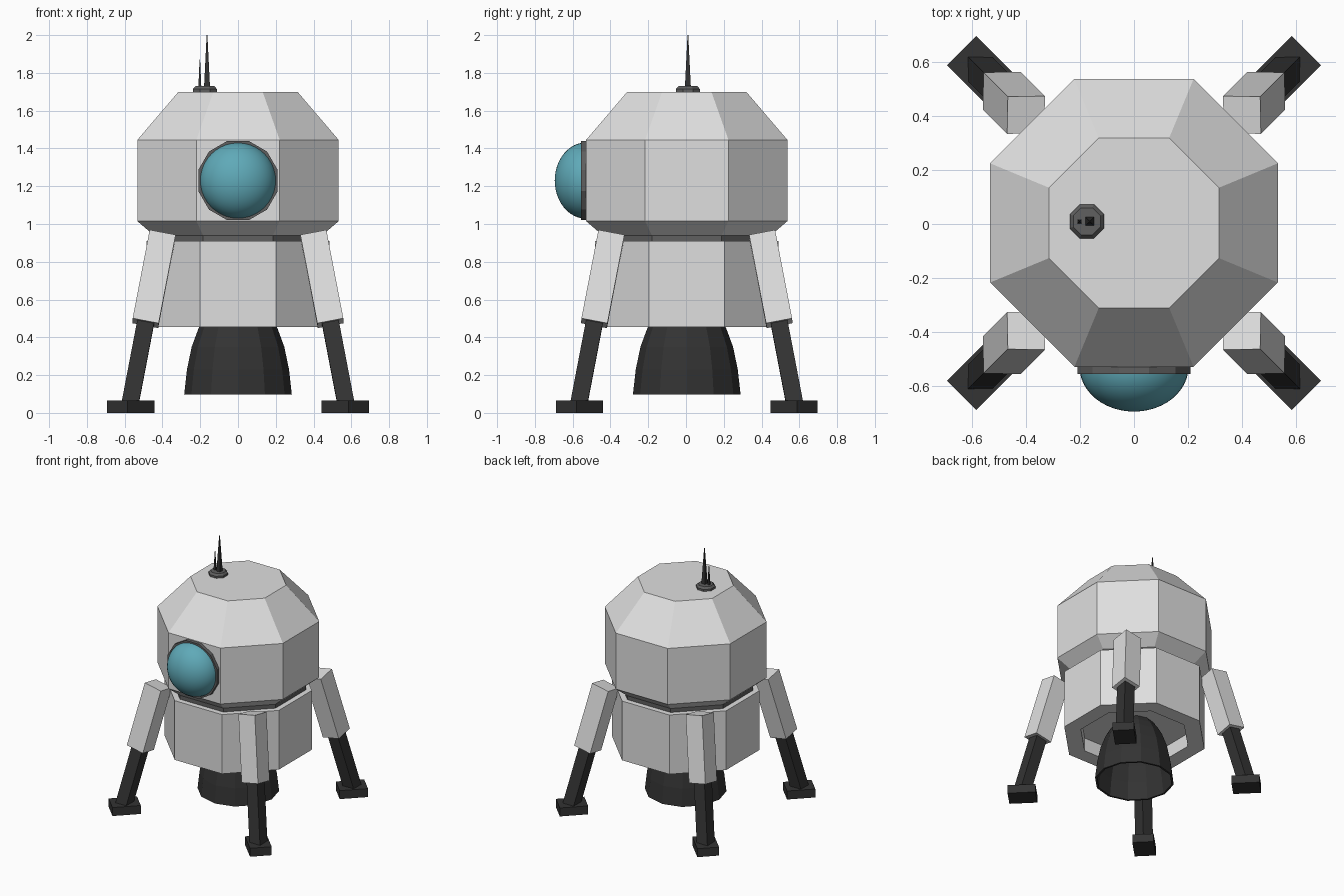
import bpy, bmesh, math
from mathutils import Vector, Matrix

if "Cube" in bpy.data.objects:
    bpy.data.objects.remove(bpy.data.objects["Cube"])

Y0 = 0.004  # body centre in y


def material(name, rgb):
    m = bpy.data.materials.new(name)
    m.diffuse_color = (*rgb, 1)
    m.use_nodes = True
    m.node_tree.nodes["Principled BSDF"].inputs["Base Color"].default_value = m.diffuse_color
    return m


WHITE = material("white_hull", (0.74, 0.74, 0.74))
GREY = material("dark_grey_trim", (0.115, 0.115, 0.115))
BLACK = material("black_metal", (0.033, 0.033, 0.033))
TEAL = material("teal_glass", (0.115, 0.40, 0.48))


def finish(name, bm, mat):
    bmesh.ops.recalc_face_normals(bm, faces=bm.faces)
    me = bpy.data.meshes.new(name)
    bm.to_mesh(me)
    bm.free()
    me.materials.append(mat)
    ob = bpy.data.objects.new(name, me)
    bpy.context.collection.objects.link(ob)
    return ob


def lathe(name, profile, sides, mat, flat=True, matrix=Matrix()):
    """Revolve (radius, height) points; flat=True treats radius as the distance to a side."""
    bm = bmesh.new()
    phase = math.pi / sides if flat else 0
    k = 1 / math.cos(math.pi / sides) if flat else 1
    rings = []
    for r, z in profile:
        if r == 0:
            rings.append([bm.verts.new((0, 0, z))] * sides)
            continue
        rings.append([bm.verts.new((r * k * math.cos(phase + math.tau * i / sides),
                                    r * k * math.sin(phase + math.tau * i / sides), z))
                      for i in range(sides)])
    for a, b in zip(rings, rings[1:]):
        for i in range(sides):
            j = (i + 1) % sides
            bm.faces.new(list(dict.fromkeys((a[i], a[j], b[j], b[i]))))
    for ring, (r, _) in ((rings[0], profile[0]), (rings[-1], profile[-1])):
        if r:
            bm.faces.new(ring)
    bm.transform(matrix)
    return finish(name, bm, mat)


def box(name, size, mat, matrix):
    bm = bmesh.new()
    bmesh.ops.create_cube(bm, size=1)
    bm.transform(matrix @ Matrix.Diagonal((*size, 1)))
    return finish(name, bm, mat)


def strut(name, a, b, width, mat):
    """Square beam from a down to b, tilted from upright without twisting."""
    d = a - b
    rot = Vector((0, 0, 1)).rotation_difference(d).to_matrix().to_4x4()
    return box(name, (width, width, d.length), mat, Matrix.Translation((a + b) / 2) @ rot)


centre = Matrix.Translation((0, Y0, 0))

# Octagonal hull
lathe("cabin", [(0.445, 0.94), (0.533, 1.015), (0.533, 1.445), (0.315, 1.70)], 8, WHITE, matrix=centre)
lathe("neck", [(0.445, 0.90), (0.445, 0.942)], 8, GREY, matrix=centre)
lathe("descent_stage", [(0.485, 0.91), (0.485, 0.455), (0.37, 0.455), (0.37, 0.56)], 8, WHITE, matrix=centre)

# Hollow engine bell
lathe("engine_bell", [(0.13, 0.57), (0.175, 0.51), (0.208, 0.45), (0.245, 0.35), (0.27, 0.23), (0.285, 0.097),
                      (0.27, 0.097), (0.255, 0.23), (0.23, 0.35), (0.19, 0.45), (0.11, 0.53)],
      12, BLACK, flat=False, matrix=centre)

# Round window: local z points to the front
front = Matrix.Translation((0, Y0 - 0.533, 1.23)) @ Matrix.Rotation(math.pi / 2, 4, 'X')
lathe("window_frame", [(0.21, -0.01), (0.21, 0.026)], 12, GREY, matrix=front)
dome = [(0.202 * math.cos(i * math.pi / 24), 0.166 * math.sin(i * math.pi / 24)) for i in range(12)]
glass = lathe("window_dome", dome + [(0, 0.166)], 40, TEAL, flat=False, matrix=front)
bpy.context.view_layer.objects.active = glass
glass.select_set(True)
bpy.ops.object.shade_smooth_by_angle(angle=math.radians(40))

# Antenna
lathe("antenna_base", [(0.063, 1.69), (0.063, 1.715), (0.05, 1.73)], 8, GREY,
      matrix=Matrix.Translation((-0.175, Y0 + 0.006, 0)))
lathe("tall_spike", [(0.016, 1.72), (0.002, 2.0)], 4, BLACK, matrix=Matrix.Translation((-0.164, Y0 + 0.006, 0)))
lathe("short_spike", [(0.008, 1.72), (0.0015, 1.87)], 4, BLACK, matrix=Matrix.Translation((-0.202, Y0 + 0.006, 0)))

# Four legs on the diagonals
for sx, sy, side in ((1, -1, "front_right"), (-1, -1, "front_left"), (1, 1, "back_right"), (-1, 1, "back_left")):
    def at(r, z):
        return Vector((sx * r, sy * r + Y0, z))
    strut("upper_leg_" + side, at(0.40, 0.943), at(0.49, 0.475), 0.14, WHITE)
    strut("lower_leg_" + side, at(0.482, 0.515), at(0.573, 0.04), 0.09, BLACK)
    turn = Matrix.Rotation(math.atan2(sy, sx), 4, 'Z')
    box("foot_" + side, (0.20, 0.153, 0.065), BLACK, Matrix.Translation(at(0.568, 0.0325)) @ turn)
